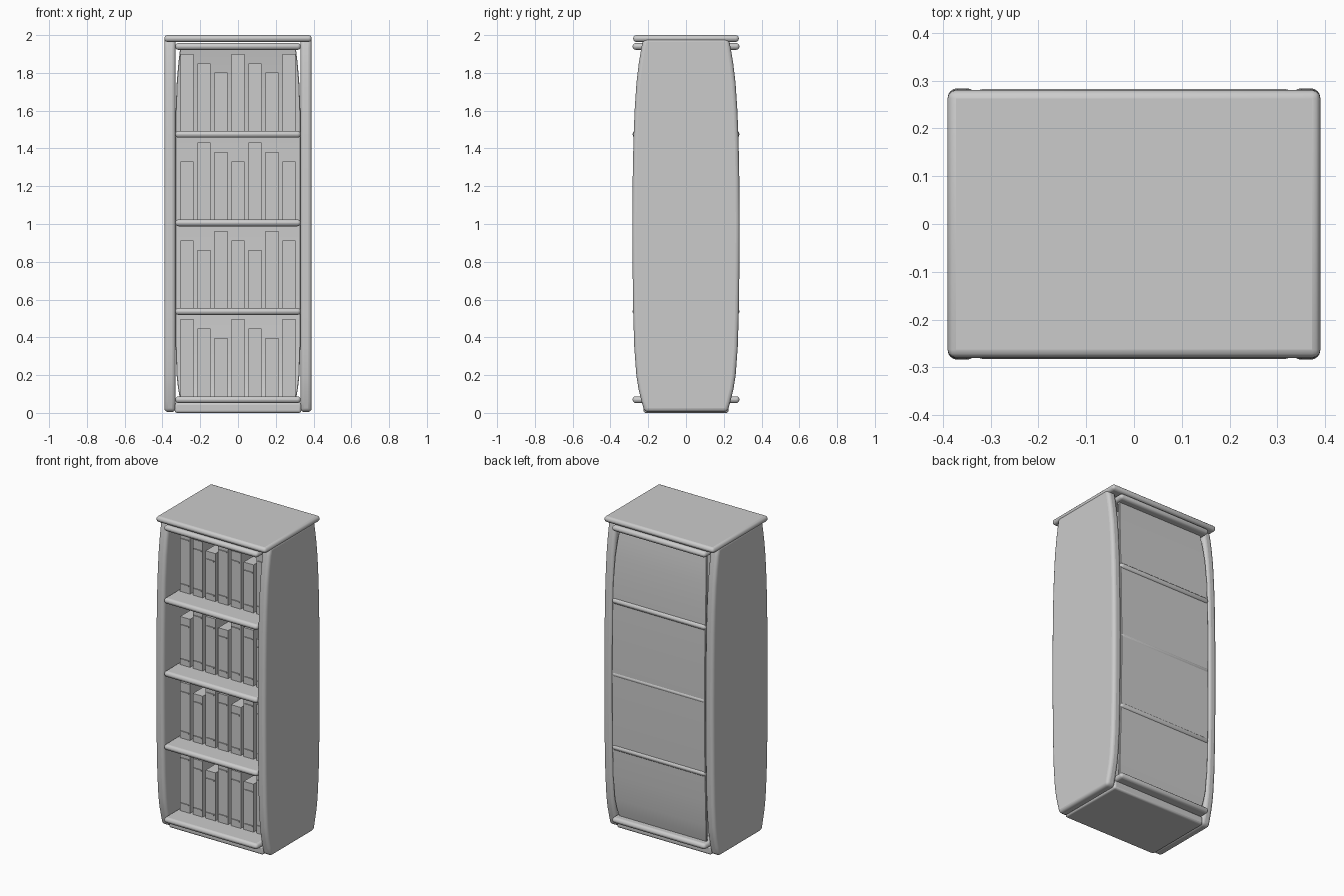
import bpy
import bmesh

cube = bpy.data.objects.get("Cube")
if cube:
    bpy.data.objects.remove(cube, do_unlink=True)

grey = bpy.data.materials.new("plain_grey")
grey.use_nodes = True
COLOUR = (0.6, 0.6, 0.6, 1)
grey.diffuse_color = COLOUR
grey.node_tree.nodes["Principled BSDF"].inputs["Base Color"].default_value = COLOUR


def loft(name, rows, bevel=0, segments=3):
    """Stack of rectangles, each row is (z, x0, x1, y0, y1)."""
    bm = bmesh.new()
    rings = []
    for z, x0, x1, y0, y1 in rows:
        corners = ((x0, y0), (x1, y0), (x1, y1), (x0, y1))
        rings.append([bm.verts.new((x, y, z)) for x, y in corners])
    for low, high in zip(rings, rings[1:]):
        for i in range(4):
            j = (i + 1) % 4
            bm.faces.new((low[i], low[j], high[j], high[i]))
    bm.faces.new(rings[0][::-1])
    bm.faces.new(rings[-1])
    bmesh.ops.recalc_face_normals(bm, faces=bm.faces)
    mesh = bpy.data.meshes.new(name)
    bm.to_mesh(mesh)
    bm.free()
    mesh.materials.append(grey)
    obj = bpy.data.objects.new(name, mesh)
    bpy.context.collection.objects.link(obj)
    if bevel:
        mod = obj.modifiers.new("rounding", "BEVEL")
        mod.width = bevel
        mod.segments = segments
        mod.limit_method = "ANGLE"
        mod.angle_limit = 0.8
        bpy.ops.object.select_all(action="DESELECT")
        obj.select_set(True)
        bpy.context.view_layer.objects.active = obj
        bpy.ops.object.shade_smooth_by_angle(angle=0.7)
    return obj


def box(name, x, y, z, bevel=0):
    return loft(name, [(z[0], *x, *y), (z[1], *x, *y)], bevel)


# Bulging outline shared by the sides and back: height, half depth
OUTLINE = [(0.005, 0.22), (0.06, 0.235), (0.13, 0.252), (0.2, 0.263),
           (0.35, 0.274), (0.55, 0.28), (0.8, 0.283), (1.0, 0.284),
           (1.25, 0.282), (1.45, 0.278), (1.6, 0.272), (1.75, 0.262),
           (1.85, 0.25), (1.93, 0.237), (1.985, 0.225)]

# Side panels
for side, sign in (("left", 1), ("right", -1)):
    inner, outer = sorted((0.33 * sign, 0.39 * sign))
    loft(side + "_side_panel",
         [(z, inner, outer, -d, d) for z, d in OUTLINE], 0.02, 4)

# Back panel, narrowing a little at both ends
rows = []
for z, d in OUTLINE[1:-1]:
    w = 0.305 + 0.025 * min(1, (d - 0.235) / 0.035)
    rows.append((z, -w, w, d - 0.022, d - 0.004))
loft("back_panel", rows, 0.003, 1)

# Top board, base and shelves with rounded edges
box("top_board", (-0.39, 0.39), (-0.28, 0.28), (1.964, 2.0), 0.017)
box("base", (-0.335, 0.335), (-0.225, 0.225), (0.0, 0.055), 0.012)
SHELVES = [0.07, 0.537, 1.006, 1.475, 1.94]
for n, z in enumerate(SHELVES):
    box(f"shelf_{n + 1}", (-0.332, 0.332), (-0.283, 0.283),
        (z - 0.018, z + 0.018), 0.017)

# Books: three heights cycling along each row, with two spine bands each
TALL, MEDIUM, SHORT = 0.408, 0.358, 0.308
ROWS = [(TALL, MEDIUM, SHORT), (MEDIUM, SHORT, TALL),
        (SHORT, TALL, MEDIUM), (TALL, MEDIUM, SHORT)]
FRONT = -0.15
for r, cycle in enumerate(ROWS):
    floor = SHELVES[r] + 0.018
    for c in range(7):
        x = (c - 3) * 0.09
        h = cycle[c % 3]
        tag = f"{r + 1}_{c + 1}"
        box("book_" + tag, (x - 0.035, x + 0.035), (FRONT, 0.17),
            (floor, floor + h))
        for place, share in (("lower", 0.12), ("upper", 0.83)):
            z = floor + h * share
            box(f"{place}_spine_band_{tag}", (x - 0.027, x + 0.027),
                (FRONT - 0.006, FRONT + 0.002), (z - 0.004, z + 0.004))
